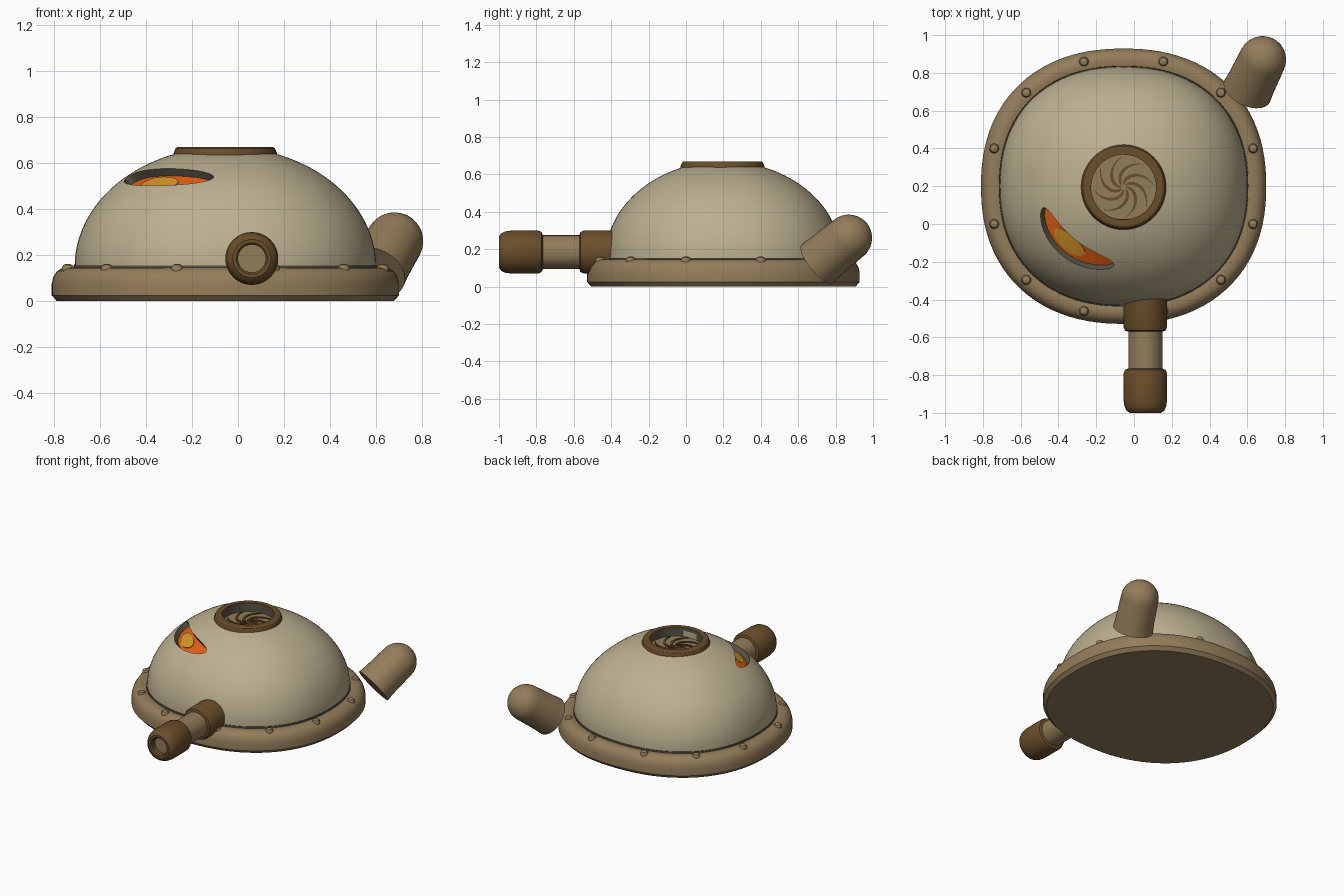
import bpy, bmesh, math
from mathutils import Vector, Matrix

if "Cube" in bpy.data.objects:
    bpy.data.objects.remove(bpy.data.objects["Cube"])


def material(name, rgb):
    lin = [(c / 255 / 12.92 if c < 11 else ((c / 255 + 0.055) / 1.055) ** 2.4) for c in rgb]
    m = bpy.data.materials.new(name)
    m.use_nodes = True
    m.diffuse_color = (*lin, 1)
    m.node_tree.nodes["Principled BSDF"].inputs["Base Color"].default_value = (*lin, 1)
    return m


CREAM = material("cream shell", (188, 176, 144))
TAN = material("tan metal", (148, 125, 90))
BROWN = material("brown metal", (106, 78, 42))
GREY = material("dark grey", (88, 84, 70))
ORANGE = material("orange glow", (228, 95, 18))
AMBER = material("amber glow", (215, 150, 40))

CENTRE = Vector((-0.055, 0.2, 0))
SQUASH, POWER = 0.965, 2.25          # rounded-square plan of the body
DOME_R, DOME_Z, DOME_H = 0.655, 0.15, 0.52


def plan(az, squash, power):
    """Point on the unit plan outline at a true angle."""
    c, s = math.cos(az), math.sin(az)
    r = (abs(c) ** power + abs(s / squash) ** power) ** (-1 / power)
    return c * r, s * r


def finish(name, bm, mats, smooth=True):
    bmesh.ops.remove_doubles(bm, verts=bm.verts, dist=1e-5)
    bmesh.ops.recalc_face_normals(bm, faces=bm.faces)
    mesh = bpy.data.meshes.new(name)
    bm.to_mesh(mesh)
    bm.free()
    for m in mats:
        mesh.materials.append(m)
    ob = bpy.data.objects.new(name, mesh)
    bpy.context.collection.objects.link(ob)
    if smooth:
        smooth_shade(ob)
    return ob


def smooth_shade(ob):
    bpy.ops.object.select_all(action='DESELECT')
    ob.select_set(True)
    bpy.context.view_layer.objects.active = ob
    bpy.ops.object.shade_smooth_by_angle(angle=math.radians(32))


def lathe(name, profile, mats, origin=CENTRE, axis=(0, 0, 1), squash=1, power=2,
          segs=64, closed=False, second=()):
    """Revolve (radius, height) points; segments listed in 'second' use the second material."""
    bm = bmesh.new()
    rings = []
    for r, z in profile:
        if r == 0:
            rings.append([bm.verts.new((0, 0, z))] * segs)
        else:
            pts = [plan(math.tau * i / segs, squash, power) for i in range(segs)]
            rings.append([bm.verts.new((r * x, r * y, z)) for x, y in pts])
    pairs = list(zip(rings, rings[1:] + rings[:1]))
    for k, (a, b) in enumerate(pairs if closed else pairs[:-1]):
        for i in range(segs):
            j = (i + 1) % segs
            corners = list(dict.fromkeys((a[i], a[j], b[j], b[i])))
            bm.faces.new(corners).material_index = int(k in second)
    turn = Vector(axis).to_track_quat('Z', 'Y').to_matrix().to_4x4()
    bm.transform(Matrix.Translation(origin) @ turn)
    return finish(name, bm, mats)


def on_dome(az, z, depth):
    """Point on the dome surface, moved along its normal."""
    h = (z - DOME_Z) / DOME_H
    r = DOME_R * math.sqrt(1 - h * h)
    x, y = plan(az, SQUASH, POWER)
    n = Vector((math.cos(az) * r / DOME_R ** 2, math.sin(az) * r / DOME_R ** 2, h / DOME_H))
    return CENTRE + Vector((r * x, r * y, z)) + n.normalized() * depth


def lens(name, az, half_az, z, half_z, depths, mat):
    """Lens-shaped patch following the dome, solid between two depths."""
    bm = bmesh.new()
    cols = []
    for i in range(33):
        t = math.pi * i / 32
        a = math.radians(az + half_az * math.cos(t))
        dz = half_z * math.sin(t)
        cols.append([bm.verts.new(on_dome(a, z + s * dz, d))
                     for s, d in ((-1, depths[0]), (1, depths[0]), (1, depths[1]), (-1, depths[1]))])
    for a, b in zip(cols, cols[1:]):
        for k in range(4):
            bm.faces.new((a[k], a[(k + 1) % 4], b[(k + 1) % 4], b[k]))
    return finish(name, bm, [mat], smooth=False)


# Base skirt with a rounded shoulder
lathe("base_rim", [(0, 0), (0.732, 0), (0.755, 0.025), (0.755, 0.075), (0.748, 0.105),
                   (0.732, 0.13), (0.708, 0.144), (0.68, 0.147), (0.66, 0.143), (0.65, 0.12), (0, 0.12)],
      [TAN], squash=SQUASH, power=POWER, segs=96)
lathe("seam", [(0.64, 0.12), (0.659, 0.12), (0.659, 0.154), (0.64, 0.154)],
      [GREY], squash=SQUASH, power=POWER, segs=96, closed=True)

# Dome shell with a well at the top
start = math.asin(0.18 / DOME_R)
arc = [start + (math.pi / 2 - start) * i / 24 for i in range(25)]
shell = [(0, 0.6), (0.18, 0.6)]
shell += [(DOME_R * math.sin(t), DOME_Z + DOME_H * math.cos(t)) for t in arc]
shell += [(DOME_R, 0.11), (0, 0.11)]
dome = lathe("dome", shell, [CREAM, GREY], squash=SQUASH, power=POWER, segs=96)

# Eye slot sunk into the dome
cutter = lens("eye_cutter", 229, 34, 0.539, 0.037, (-0.04, 0.05), GREY)
cutter.hide_render = True
cut = dome.modifiers.new("eye_slot", 'BOOLEAN')
cut.object, cut.operation, cut.solver = cutter, 'DIFFERENCE', 'EXACT'
cut.material_mode = 'TRANSFER'
bpy.context.view_layer.objects.active = dome
bpy.ops.object.modifier_apply(modifier=cut.name)
bpy.data.objects.remove(cutter)
smooth_shade(dome)
lens("eye_glow", 229, 33.8, 0.539, 0.0365, (-0.043, -0.036), ORANGE)
lens("eye_iris", 226, 14, 0.541, 0.028, (-0.037, -0.033), AMBER)

# Vent on the crown: collar, floor and swirling blades
vent = CENTRE + Vector((0, -0.005, 0))
lathe("vent_collar", [(0.172, 0.59), (0.172, 0.67), (0.207, 0.67), (0.216, 0.664), (0.225, 0.642), (0.225, 0.59)],
      [BROWN, GREY], origin=vent, closed=True, second=(0,))
lathe("vent_floor", [(0, 0.598), (0.175, 0.598), (0.175, 0.606), (0, 0.606)], [TAN], origin=vent)
bm = bmesh.new()
for blade in range(8):
    rows = []
    for i in range(11):
        f = i / 10
        r = 0.015 + 0.145 * f
        mid = math.tau * blade / 8 - 1.5 * f
        w = 0.011 * math.sin(math.pi * (0.12 + 0.8 * f)) / r
        rows.append([bm.verts.new(vent + Vector((r * math.cos(a), r * math.sin(a), z)))
                     for a, z in ((mid - w, 0.604), (mid - w, 0.613), (mid + w, 0.613), (mid + w, 0.604))])
    for a, b in zip(rows, rows[1:]):
        for k in range(3):
            bm.faces.new((a[k], a[k + 1], b[k + 1], b[k]))
    bm.faces.new(rows[0])
    bm.faces.new(rows[-1])
finish("vent_blades", bm, [BROWN], smooth=False)

# Rivets mirrored round the rim
for x, y in ((0.21, 0.66), (0.515, 0.495), (0.685, 0.2)):
    for sx in (1, -1):
        for sy in (1, -1):
            lathe("rivet", [(0.026, 0.13), (0.026, 0.145), (0.02, 0.156), (0.01, 0.161), (0, 0.162)],
                  [TAN], origin=CENTRE + Vector((sx * x, sy * y, 0)), segs=16)

# Front barrel: collar, pipe and muzzle
barrel = dict(origin=Vector((0.06, 0, 0.185)), axis=(0, -1, 0), segs=40)
lathe("barrel_collar", [(0, 0.36), (0.115, 0.36), (0.115, 0.545), (0.107, 0.565), (0.09, 0.57), (0, 0.57)],
      [BROWN], **barrel)
lathe("barrel_pipe", [(0.09, 0.5), (0.09, 0.8)], [TAN], **barrel)
lathe("barrel_muzzle", [(0, 0.765), (0.09, 0.765), (0.107, 0.772), (0.115, 0.79), (0.115, 0.935), (0.11, 0.968),
                        (0.1, 0.988), (0.083, 1), (0.068, 1), (0.06, 0.992), (0.06, 0.955), (0, 0.955)],
      [BROWN, TAN], second=(10,), **barrel)

# Rounded rear stub leaning outward
cap = [(0.125 * math.cos(t), 0.228 + 0.125 * math.sin(t))
       for t in (math.pi / 2 * i / 8 for i in range(8))]
lathe("rear_stub", [(0, 0), (0.134, 0), (0.129, 0.06)] + cap + [(0, 0.353)], [TAN],
      origin=Vector((0.6, 0.705, 0.125)), axis=(0.095, 0.195, 0.16), segs=40)
